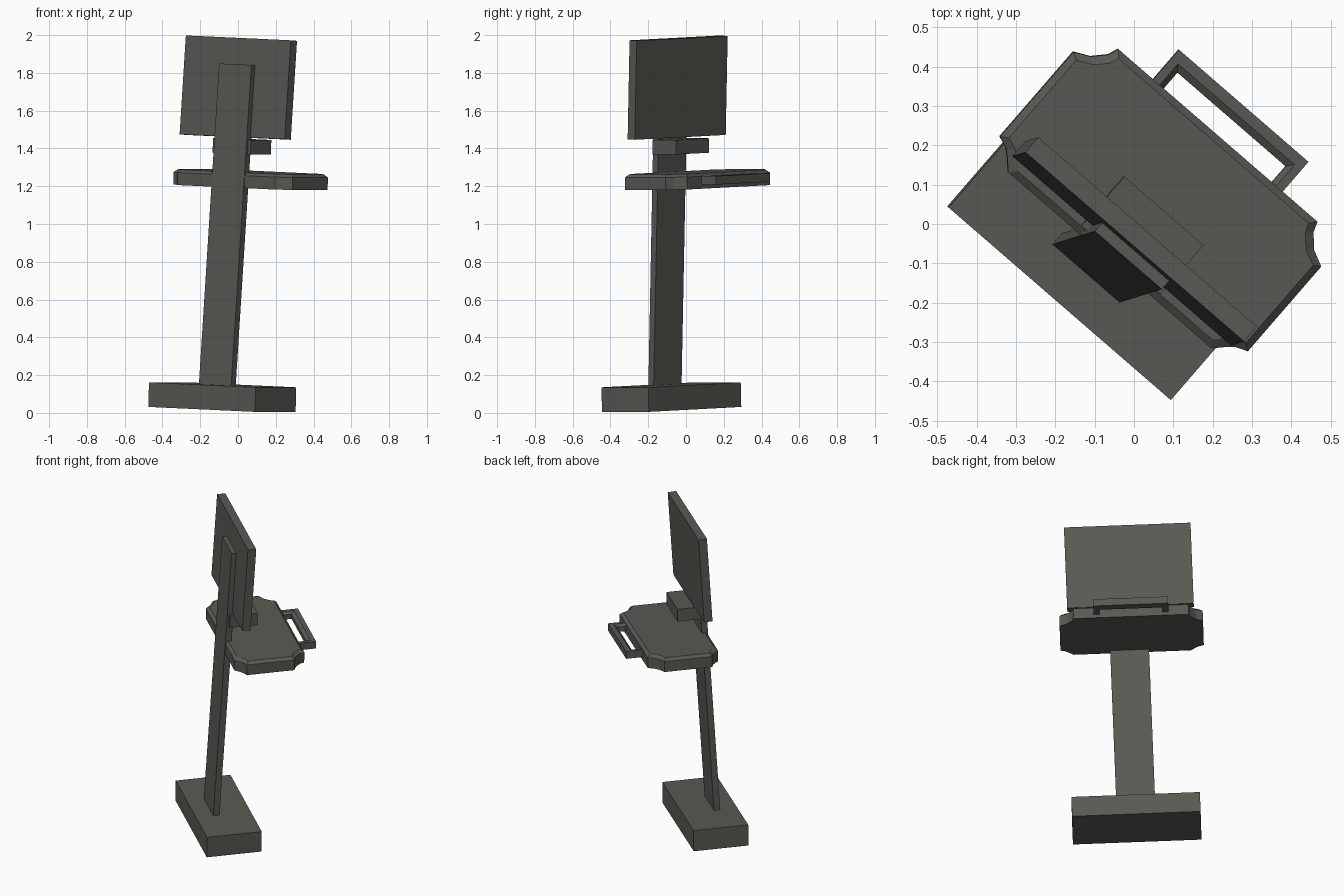
import bpy, bmesh, math
from mathutils import Matrix, Vector

if "Cube" in bpy.data.objects:
    bpy.data.objects.remove(bpy.data.objects["Cube"])

# One dark grey for the whole stand
grey = bpy.data.materials.new("dark warm grey")
grey.diffuse_color = (0.1, 0.1, 0.088, 1)
grey.use_nodes = True
grey.node_tree.nodes["Principled BSDF"].inputs["Base Color"].default_value = grey.diffuse_color

# The stand is turned about z and tipped slightly sideways
ROOT = (Matrix.Translation((-0.085, -0.076, 0.0185))
        @ Matrix.Rotation(math.radians(-40.9), 4, 'Z')
        @ Matrix.Rotation(0.035, 4, 'Y'))


def finish(name, bm, matrix):
    bmesh.ops.recalc_face_normals(bm, faces=bm.faces)
    me = bpy.data.meshes.new(name)
    bm.to_mesh(me)
    bm.free()
    me.materials.append(grey)
    ob = bpy.data.objects.new(name, me)
    ob.matrix_world = ROOT @ matrix
    bpy.context.collection.objects.link(ob)
    return ob


def box(name, lo, hi, lean=0.0):
    """Box between two corners, leaned back about its bottom centre."""
    lo, hi = Vector(lo), Vector(hi)
    size, mid = hi - lo, (lo + hi) / 2
    bm = bmesh.new()
    bmesh.ops.create_cube(bm, size=1)
    bmesh.ops.scale(bm, vec=size, verts=bm.verts)
    bmesh.ops.translate(bm, vec=(0, 0, size.z / 2), verts=bm.verts)
    return finish(name, bm, Matrix.Translation((mid.x, mid.y, lo.z))
                  @ Matrix.Rotation(-lean, 4, 'X'))


def loft(name, rings, offset, closed=False):
    """Skin between equal rings of points."""
    bm = bmesh.new()
    loops = [[bm.verts.new(p) for p in r] for r in rings]
    n = len(loops[0])
    pairs = list(zip(loops, loops[1:]))
    if closed:
        pairs.append((loops[-1], loops[0]))
    else:
        bm.faces.new(loops[0])
        bm.faces.new(loops[-1])
    for a, b in pairs:
        for i in range(n):
            j = (i + 1) % n
            bm.faces.new((a[i], a[j], b[j], b[i]))
    return finish(name, bm, Matrix.Translation(offset))


# Base, leaning column, screen and the bracket block
box("base", (-0.374, -0.164, 0), (0.374, 0.164, 0.13))
box("column", (-0.113, -0.063, 0.1), (0.113, -0.026, 1.83), 0.056)
box("screen", (-0.383, 0.041, 1.442), (0.353, 0.091, 1.967), 0.056)
box("bracket_block", (-0.133, 0.023, 1.355), (0.133, 0.188, 1.432))

# Tray: rectangle with concave cut corners and a chamfered top edge
half = [(0.342, -0.21), (0.365, -0.186), (0.385, -0.168), (0.417, -0.155),
        (0.417, 0.13), (0.376, 0.15), (0.345, 0.183), (0.335, 0.21)]
outline = half + [(-x, y) for x, y in reversed(half)]


def ring(z, inset):
    return [(x * (1 - inset / 0.41), y * (1 - inset / 0.21), z) for x, y in outline]


loft("tray", [ring(0, 0), ring(0.066, 0), ring(0.082, 0.018)], (-0.015, 0.213, 1.176))

# Handle: U-shaped bar with a chamfered upper inner edge
path = [(-1, 0), (-1, 1), (1, 1), (1, 0)]
section = [(0.0, 0.0), (0.0, 0.045), (0.022, 0.045), (0.036, 0.03), (0.036, 0.0)]
rings = []
for sx, end in path:
    rings.append([(sx * (0.218 - d), end * (0.123 - d * 1.3), z) for d, z in section])
loft("handle", rings, (-0.015, 0.4, 1.198))
